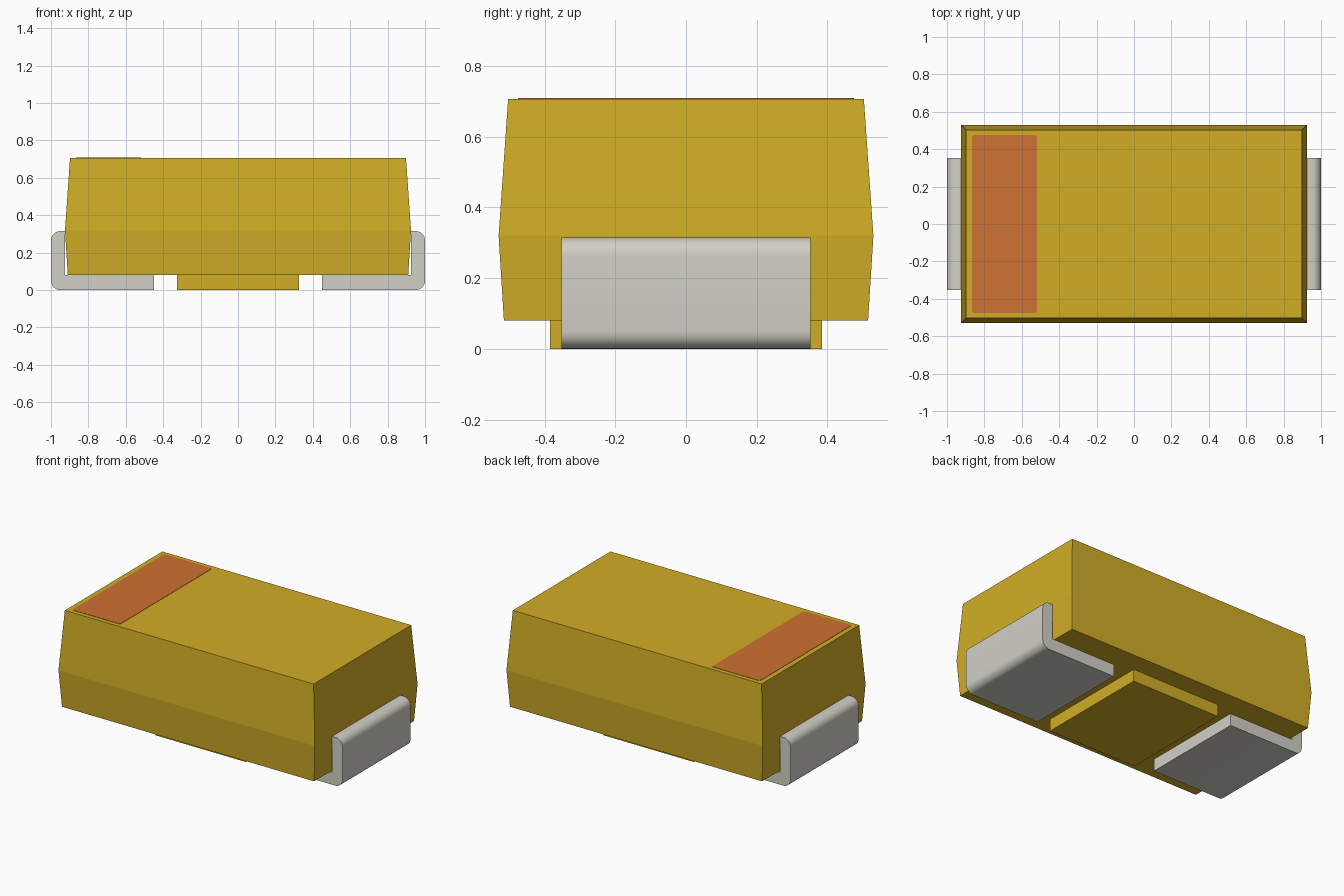
import bpy, bmesh, math

if "Cube" in bpy.data.objects:
    bpy.data.objects.remove(bpy.data.objects["Cube"], do_unlink=True)


def material(name, srgb):
    lin = [((c / 255 + 0.055) / 1.055) ** 2.4 for c in srgb]
    m = bpy.data.materials.new(name)
    m.use_nodes = True
    m.diffuse_color = (*lin, 1)
    m.node_tree.nodes["Principled BSDF"].inputs["Base Color"].default_value = (*lin, 1)
    return m


gold = material("mustard_resin", (210, 174, 38))
orange = material("orange_marking", (206, 113, 50))
metal = material("tin_metal", (210, 209, 199))


def finish(name, bm, mat, smooth=False):
    bmesh.ops.recalc_face_normals(bm, faces=bm.faces)
    me = bpy.data.meshes.new(name)
    bm.to_mesh(me)
    bm.free()
    me.materials.append(mat)
    ob = bpy.data.objects.new(name, me)
    bpy.context.collection.objects.link(ob)
    if smooth:
        bpy.ops.object.select_all(action='DESELECT')
        ob.select_set(True)
        bpy.context.view_layer.objects.active = ob
        bpy.ops.object.shade_smooth_by_angle(angle=math.radians(35))
    return ob


def stacked_box(name, levels, mat):
    """Join rectangles given as (half width, half depth, height)."""
    bm = bmesh.new()
    rings = [[bm.verts.new((sx * x, sy * y, z))
              for sx, sy in ((-1, -1), (1, -1), (1, 1), (-1, 1))] for x, y, z in levels]
    bm.faces.new(rings[0])
    bm.faces.new(rings[-1])
    for a, b in zip(rings, rings[1:]):
        for i in range(4):
            j = (i + 1) % 4
            bm.faces.new((a[i], a[j], b[j], b[i]))
    return finish(name, bm, mat)


def arc(cx, cy, r, start, end, n=8):
    return [(cx + r * math.cos(math.radians(start + (end - start) * i / n)),
             cy + r * math.sin(math.radians(start + (end - start) * i / n)))
            for i in range(n + 1)]


def extrude_profile(name, points, vector, mat, smooth=False):
    bm = bmesh.new()
    face = bm.faces.new([bm.verts.new(p) for p in points])
    new = bmesh.ops.extrude_face_region(bm, geom=[face], use_keep_orig=True)["geom"]
    bmesh.ops.translate(bm, vec=vector,
                        verts=[v for v in new if isinstance(v, bmesh.types.BMVert)])
    return finish(name, bm, mat, smooth)


# Moulded body with a parting line, and the pad beneath it
stacked_box("body", [(0.91, 0.515, 0.08), (0.925, 0.53, 0.32), (0.898, 0.503, 0.707)], gold)
stacked_box("underside_pad", [(0.325, 0.385, 0.0), (0.325, 0.385, 0.08)], gold)

# Folded terminals: foot under the body, upright tab at the end
R = 0.05
profile = ([(0.45, 0.0)] + arc(1 - R, R, R, -90, 0) + arc(1 - R, 0.315 - R, R, 0, 90)
           + [(0.925, 0.315), (0.925, 0.08), (0.45, 0.08)])
for side, name in ((1, "left_terminal"), (-1, "right_terminal")):
    extrude_profile(name, [(side * x, -0.352, z) for x, z in profile],
                    (0, 0.704, 0), metal, True)

# Polarity band printed on top
c, hx, hy = -0.692, 0.173, 0.475
r = 0.012
outline = []
for sx, sy, a in ((1, 1, 0), (-1, 1, 90), (-1, -1, 180), (1, -1, 270)):
    outline += arc(c + sx * (hx - r), sy * (hy - r), r, a, a + 90, 4)
extrude_profile("polarity_band", [(x, y, 0.705) for x, y in outline], (0, 0, 0.004), orange)
